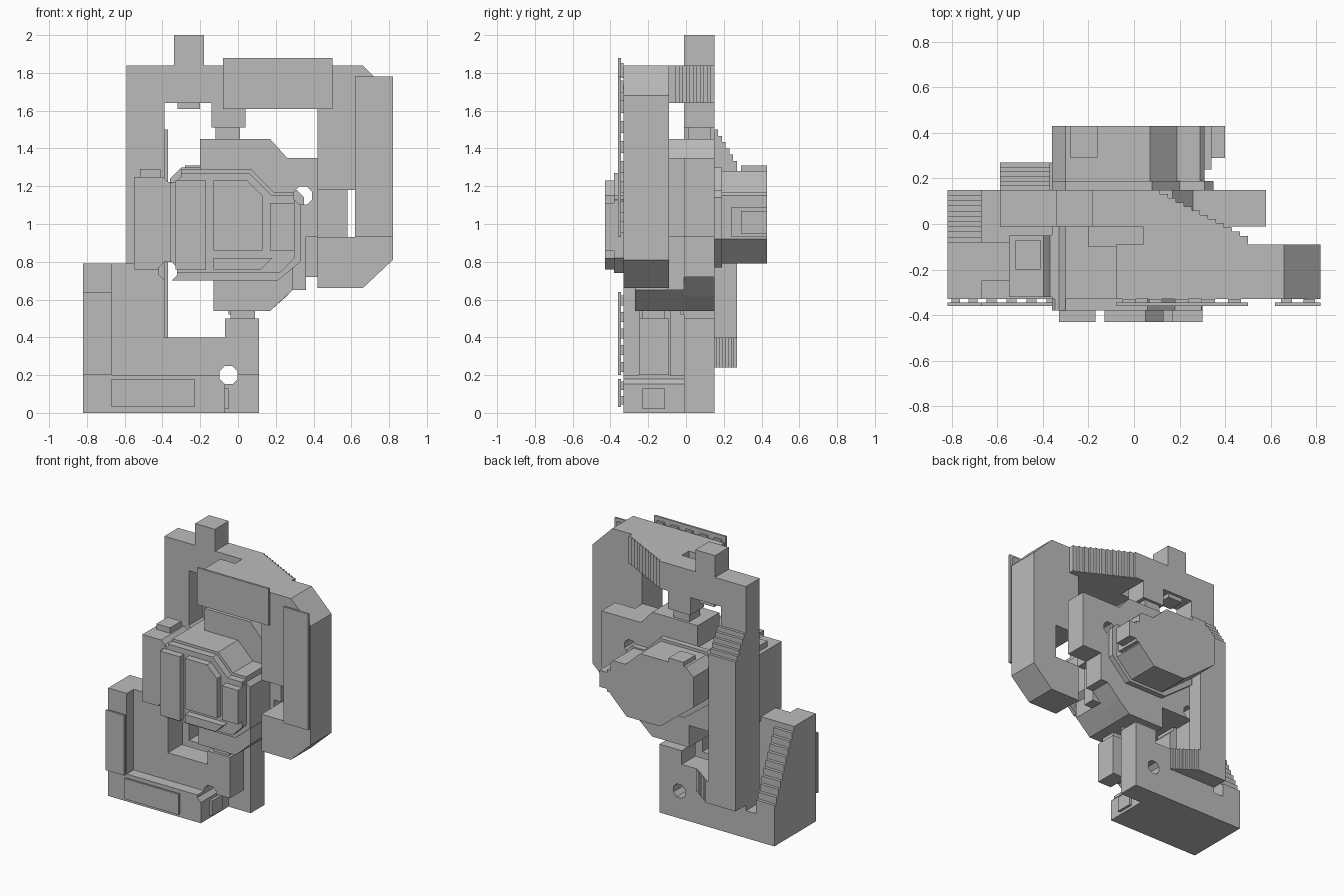
import bpy
import bmesh
from math import cos, sin, pi

default_cube = bpy.data.objects.get("Cube")
if default_cube:
    bpy.data.objects.remove(default_cube, do_unlink=True)

# Single matte grey
grey = bpy.data.materials.new("plain_grey")
grey.use_nodes = True
grey_colour = (.5, .5, .5, 1)
grey.diffuse_color = grey_colour
grey.node_tree.nodes["Principled BSDF"].inputs["Base Color"].default_value = grey_colour


def prism(name, outline, front, back):
    """Extrude an (x, z) outline along y from front to back."""
    bm = bmesh.new()
    near = [bm.verts.new((x, front, z)) for x, z in outline]
    far = [bm.verts.new((x, back, z)) for x, z in outline]
    bm.faces.new(near)
    bm.faces.new(far[::-1])
    count = len(outline)
    for i in range(count):
        j = (i + 1) % count
        bm.faces.new((near[j], near[i], far[i], far[j]))
    bmesh.ops.recalc_face_normals(bm, faces=bm.faces)
    mesh = bpy.data.meshes.new(name)
    bm.to_mesh(mesh)
    bm.free()
    mesh.materials.append(grey)
    obj = bpy.data.objects.new(name, mesh)
    bpy.context.collection.objects.link(obj)
    return obj


def box(name, x, y, z):
    """Box given by its (low, high) range on each axis."""
    outline = [(x[0], z[0]), (x[1], z[0]), (x[1], z[1]), (x[0], z[1])]
    return prism(name, outline, y[0], y[1])


def steps(start, end, count):
    """Edges of evenly spaced steps between two values."""
    size = (end - start) / count
    return [(start + i * size, start + (i + 1) * size) for i in range(count)]


BACK = (-.01, .15)       # rear layer of the frame
FRONT = (-.33, -.09)     # front layer of the frame
drilled = []             # parts crossed by the round holes

# Lower frame: base, left post, crossbar and riser
drilled.append(box("base_front", (-.82, -.07), (-.33, -.01), (0, .2)))
drilled.append(box("base_back", (-.82, .11), BACK, (0, .2)))
drilled.append(box("crossbar_back", (-.39, .11), BACK, (.2, .4)))
drilled.append(box("crossbar_front", (-.39, .11), (-.25, -.09), (.2, .4)))
box("riser_front", (-.07, .11), (-.25, -.09), (.4, .5))
box("riser_back", (-.07, .11), BACK, (.4, .5))
box("riser_neck", (-.04, .09), (-.23, -.11), (.5, .56))
box("left_post_edge", (-.82, -.67), (-.33, -.08), (.2, .79))
drilled.append(box("left_post", (-.67, -.39), (-.25, -.08), (.2, .79)))
box("base_side_pad", (-.07, -.05), (-.23, -.11), (.02, .13))

# Stairs behind the left post
for (y0, y1), (z0, z1) in zip(steps(-.08, .15, 10), steps(.75, .25, 10)):
    box("left_post_stair", (-.82, -.67), (y0, y1), (.2, z0))

# Tall rear column, its top stairs and foot stairs
box("tall_column", (-.59, -.39), BACK, (.2, 1.84))
box("column_backing", (-.59, -.37), (.15, .27), (.24, 1.3))
for (y0, y1), (z0, z1) in zip(steps(.15, .27, 6), steps(1.5, 1.3, 6)):
    box("column_top_stair", (-.59, -.37), (y0, y1), (1.3, z0))
for (x0, x1), (y0, y1) in zip(steps(-.37, -.2, 8), steps(.27, .15, 8)):
    box("column_foot_stair", (x0, x1), (.15, y0), (.24, .4))

# Upper frame: rear bar, front hook and the stairs joining them
box("top_bar_back", (-.39, .08), BACK, (1.64, 1.84))
box("top_peg", (-.34, -.18), BACK, (1.84, 2))
box("top_bar_pad", (-.32, -.2), (.01, .13), (1.61, 1.64))
box("hanger", (-.14, .04), BACK, (1.51, 1.64))
box("hanger_neck", (-.12, .01), (.01, .13), (1.44, 1.51))
box("top_bar_joint", (.04, .5), (-.09, -.07), (1.64, 1.84))
for (y0, y1), (x0, x1) in zip(steps(-.07, .15, 12), steps(.5, .08, 12)):
    box("top_bar_stair", (.04, x0), (y0, y1), (1.64, 1.84))
prism("right_hook", [
    (-.08, 1.64), (.42, 1.64), (.42, 1.18), (.62, 1.18), (.62, .93),
    (.42, .93), (.42, .66), (.66, .66), (.82, .81), (.82, 1.68),
    (.66, 1.84), (-.08, 1.84)], FRONT[0], FRONT[1])

# Middle plate carrying the body
drilled.append(prism("middle_plate", [
    (-.39, .7), (-.13, .7), (-.13, .54), (.17, .54), (.26, .62),
    (.36, .72), (.42, .72), (.42, .93), (.58, .93), (.58, 1.35),
    (.26, 1.35), (.17, 1.45), (-.2, 1.45), (-.2, 1.29), (-.39, 1.29)],
    BACK[0], BACK[1]))
drilled.append(prism("middle_plate_front", [
    (-.36, .7), (-.13, .7), (-.13, .54), (.17, .54), (.29, .65),
    (.36, .65), (.36, .93), (.42, .93), (.42, 1.35), (.26, 1.35),
    (.17, 1.45), (-.2, 1.45), (-.2, 1.29), (-.36, 1.29)], -.1, BACK[0]))
prism("lower_chin", [
    (-.13, .54), (.17, .54), (.29, .65), (.29, .8), (-.13, .8)], -.27, -.1)
for (y0, y1), (z0, z1) in zip(steps(-.09, -.01, 4), steps(.64, .52, 4)):
    box("chin_stair", (-.05, .09), (y0, y1), (z1, .66))

# Left pod with cap
drilled.append(box("left_pod", (-.55, -.36), (-.32, -.05), (.76, 1.25)))
box("left_pod_cap", (-.52, -.41), (-.2, -.07), (1.25, 1.29))

# Front body, stepped rim and raised panels
drilled.append(prism("front_body", [
    (-.36, .7), (.21, .7), (.33, .8), (.33, 1.14), (.3, 1.17),
    (.19, 1.17), (.07, 1.29), (-.3, 1.29), (-.36, 1.23)], -.33, -.1))
drilled.append(prism("front_rim", [
    (-.36, .74), (.22, .74), (.3, .82), (.3, 1.15), (.18, 1.15),
    (.06, 1.27), (-.3, 1.27), (-.36, 1.21)], -.38, -.33))
box("tall_panel", (-.33, -.17), (-.43, -.38), (.76, 1.23))
prism("main_panel", [
    (-.13, .86), (.13, .86), (.13, 1.15), (.05, 1.23), (-.13, 1.23)], -.43, -.38)
box("small_panel", (.17, .3), (-.43, -.38), (.86, 1.11))
prism("lower_panel", [
    (-.13, .76), (.12, .76), (.18, .82), (-.13, .82)], -.43, -.38)

# Rear body, flange, cap and side box
prism("rear_body", [
    (-.36, 1), (-.09, .79), (.18, .79), (.31, .92), (.31, 1.15),
    (.29, 1.17), (.19, 1.17), (.07, 1.28), (-.3, 1.28), (-.36, 1.22)], .15, .43)
prism("rear_flange", [
    (-.36, .95), (-.12, .77), (.2, .77), (.35, .92), (.35, 1.14),
    (.31, 1.18), (.2, 1.18), (.08, 1.3), (-.3, 1.3), (-.36, 1.24)], .15, .19)
box("rear_cap", (-.28, -.16), (.29, .43), (1.28, 1.31))
box("side_box_base", (.31, .34), (.24, .43), (.93, 1.09))
box("side_box", (.34, .4), (.29, .43), (.95, 1.07))


# Thin cover plates standing off the frame on small pegs
def cover(name, x, z, columns, rows):
    box(name, x, (-.36, -.345), z)
    for x0, x1 in steps(x[0], x[1], columns):
        for z0, z1 in steps(z[0], z[1], rows):
            inset_x, inset_z = (x1 - x0) * .25, (z1 - z0) * .2
            box(name + "_peg", (x0 + inset_x, x1 - inset_x), (-.345, -.33),
                (z0 + inset_z, z1 - inset_z))


cover("left_cover", (-.82, -.67), (.2, .64), 2, 5)
cover("base_cover", (-.67, -.23), (.03, .18), 5, 2)
cover("top_cover", (-.08, .5), (1.61, 1.88), 5, 2)
cover("right_cover", (.62, .82), (.93, 1.78), 2, 8)

# Octagonal through-holes
for hole_x, hole_z in [(-.37, .75), (-.35, 1.27), (.345, 1.15), (-.05, .2)]:
    angles = [(i + .5) * pi / 4 for i in range(8)]
    ring = [(hole_x + .052 * cos(a), hole_z + .052 * sin(a)) for a in angles]
    cutter = prism("hole_cutter", ring, -.6, .145 + .01)
    cutter.hide_render = True
    for part in drilled:
        cut = part.modifiers.new("hole", "BOOLEAN")
        cut.operation = "DIFFERENCE"
        cut.solver = "EXACT"
        cut.object = cutter
        depsgraph = bpy.context.evaluated_depsgraph_get()
        result = bpy.data.meshes.new_from_object(part.evaluated_get(depsgraph))
        part.modifiers.clear()
        part.data = result
    bpy.data.objects.remove(cutter, do_unlink=True)
